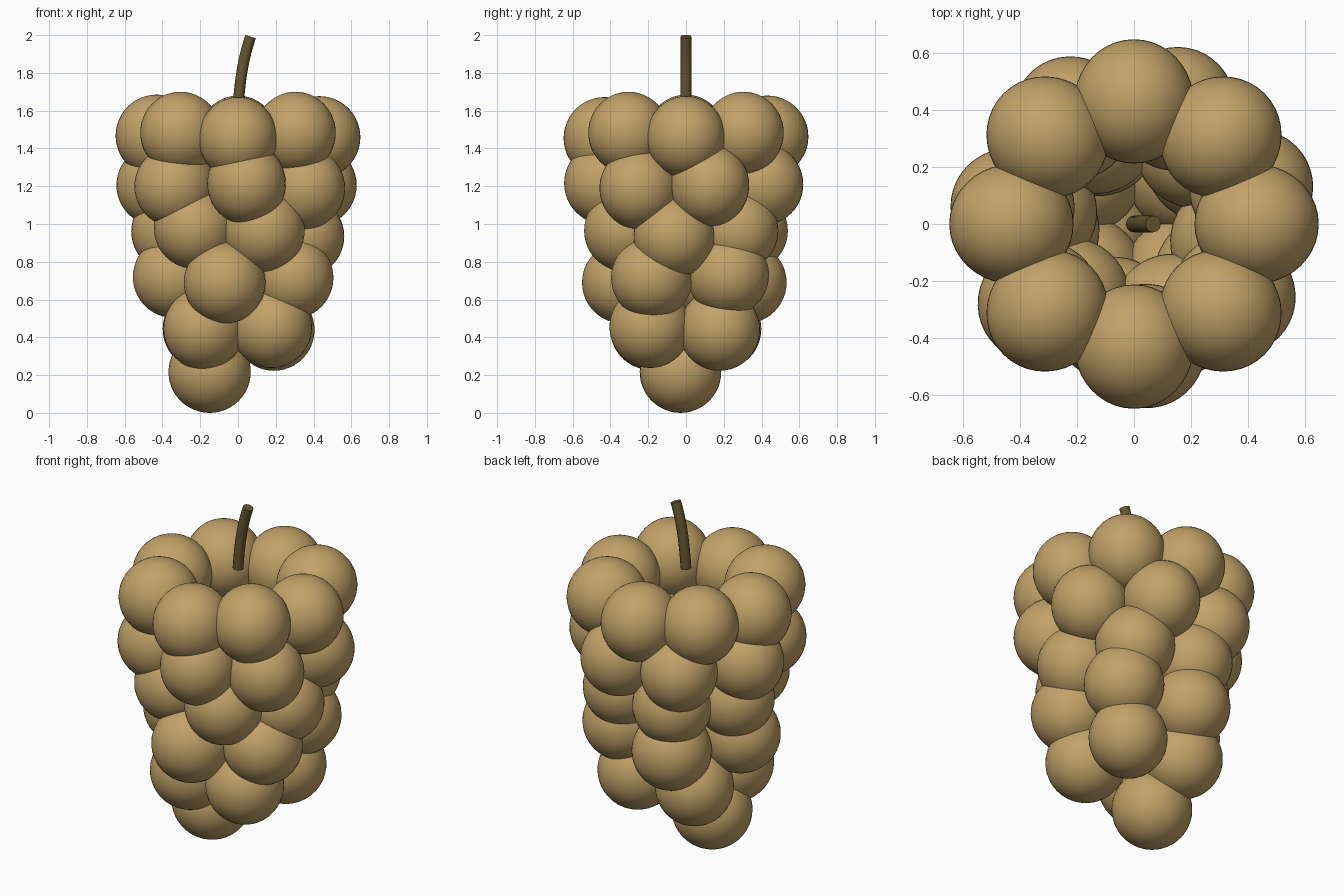
import bpy, math

if "Cube" in bpy.data.objects:
    bpy.data.objects.remove(bpy.data.objects["Cube"])


def material(name, rgb):
    m = bpy.data.materials.new(name)
    m.diffuse_color = (*rgb, 1)
    m.use_nodes = True
    m.node_tree.nodes["Principled BSDF"].inputs["Base Color"].default_value = m.diffuse_color
    return m


berry_mat = material("tan_berry", (0.54, 0.36, 0.14))
stem_mat = material("brown_stem", (0.13, 0.095, 0.028))

# Rings from top to bottom: ring radius, tangential berry radius,
# then (angle in degrees, height) for each berry
rings = [
    (0.43, 0.209, [(0, 1.46), (45, 1.483), (90, 1.463), (135, 1.475),
                   (180, 1.468), (225, 1.483), (270, 1.455), (315, 1.483)]),
    (0.43, 0.208, [(-84, 1.215), (-35, 1.19), (17, 1.205), (70, 1.21),
                   (120, 1.2), (172, 1.205), (219, 1.2)]),
    (0.35, 0.216, [(-131, 0.98), (-67, 0.965), (-10, 0.935), (51, 0.965),
                   (113, 0.965), (173, 0.96)]),
    (0.34, 0.216, [(-102, 0.69), (-32, 0.715), (41, 0.73), (112, 0.69),
                   (184, 0.72)]),
    (0.26, 0.212, [(-134, 0.445), (-47, 0.455), (43, 0.44), (135, 0.445)]),
    (0.153, 0.216, [(191, 0.217)]),
]

# Berries
for i, (ring_r, tangential, berries) in enumerate(rings):
    for j, (deg, z) in enumerate(berries):
        a = math.radians(deg)
        bpy.ops.mesh.primitive_uv_sphere_add(
            segments=40, ring_count=24, radius=1,
            location=(ring_r * math.cos(a), ring_r * math.sin(a), z),
            rotation=(0, 0, a))
        berry = bpy.context.object
        berry.name = f"berry_{i + 1}_{j + 1}"
        berry.scale = (0.218, tangential, 0.217)
        berry.data.materials.append(berry_mat)
        bpy.ops.object.shade_smooth()

# Curved stem
curve = bpy.data.curves.new("stem", "CURVE")
curve.dimensions = "3D"
curve.bevel_depth = 0.029
curve.bevel_resolution = 4
curve.resolution_u = 10
curve.use_fill_caps = True
spline = curve.splines.new("BEZIER")
spline.bezier_points.add(1)
path = [((0, 0, 1.615), (0.01, 0, 0.13)), ((0.067, 0, 1.992), (0.045, 0, 0.13))]
for p, (co, d) in zip(spline.bezier_points, path):
    p.co = co
    p.handle_left = [c - k for c, k in zip(co, d)]
    p.handle_right = [c + k for c, k in zip(co, d)]
stem = bpy.data.objects.new("stem", curve)
bpy.context.collection.objects.link(stem)
curve.materials.append(stem_mat)
bpy.ops.object.select_all(action="DESELECT")
stem.select_set(True)
bpy.context.view_layer.objects.active = stem
bpy.ops.object.convert(target="MESH")
bpy.ops.object.shade_smooth_by_angle(angle=math.radians(40))
